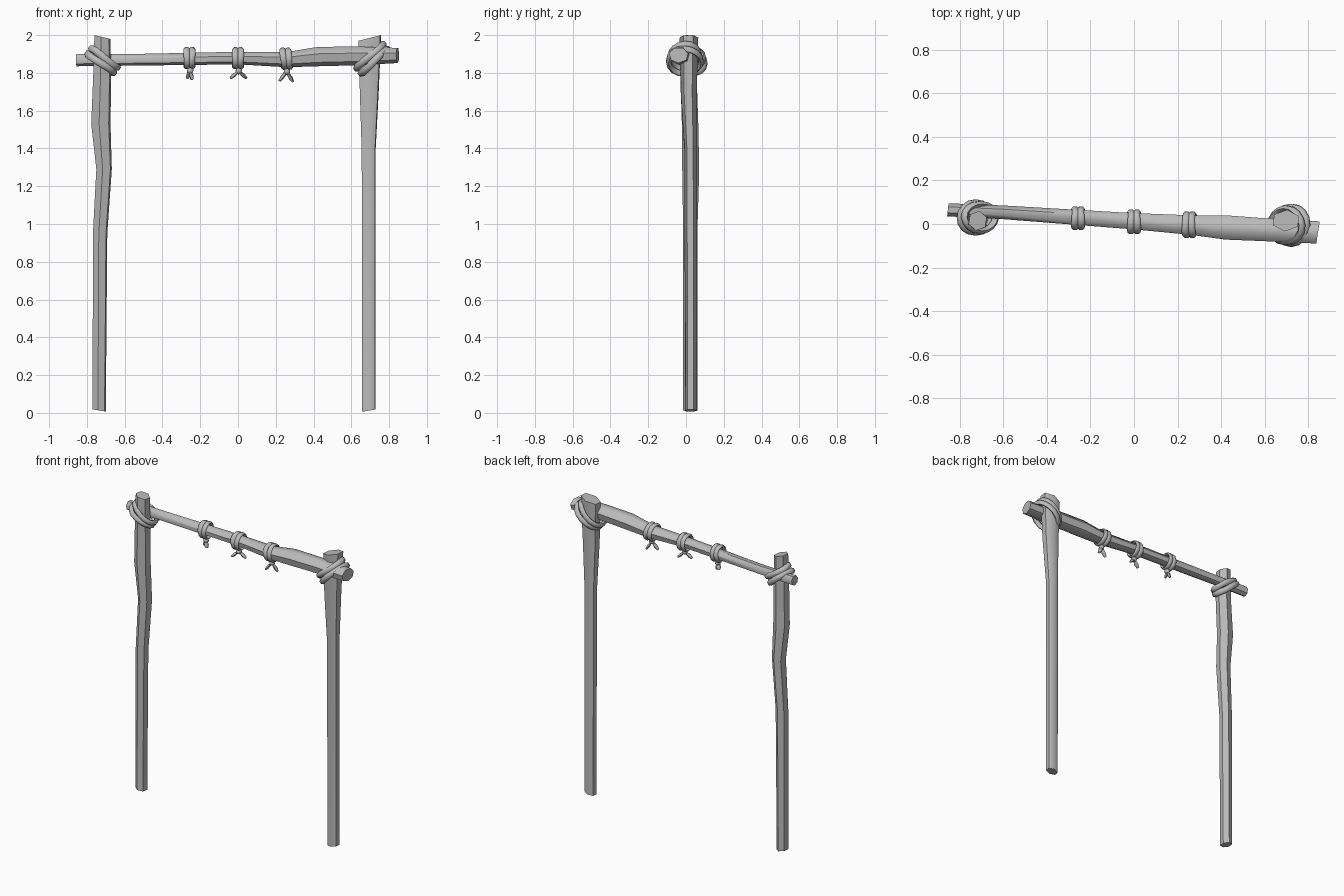
import bpy, bmesh, math
from mathutils import Vector, Matrix

if "Cube" in bpy.data.objects:
    bpy.data.objects.remove(bpy.data.objects["Cube"])

grey = bpy.data.materials.new("plain grey")
grey.diffuse_color = (0.5, 0.5, 0.5, 1)
grey.use_nodes = True
grey.node_tree.nodes["Principled BSDF"].inputs["Base Color"].default_value = grey.diffuse_color


def finish(name, bm, angle):
    bmesh.ops.recalc_face_normals(bm, faces=bm.faces)
    me = bpy.data.meshes.new(name)
    bm.to_mesh(me)
    bm.free()
    me.materials.append(grey)
    ob = bpy.data.objects.new(name, me)
    bpy.context.collection.objects.link(ob)
    bpy.ops.object.select_all(action='DESELECT')
    ob.select_set(True)
    bpy.context.view_layer.objects.active = ob
    bpy.ops.object.shade_smooth_by_angle(angle=math.radians(angle))
    return ob


def skin(bm, rings, closed=False):
    loops = [[bm.verts.new(p) for p in r] for r in rings]
    n = len(loops[0])
    pairs = list(zip(loops, loops[1:] + loops[:1])) if closed else list(zip(loops, loops[1:]))
    for a, b in pairs:
        for i in range(n):
            j = (i + 1) % n
            bm.faces.new((a[i], a[j], b[j], b[i]))
    if not closed:
        bm.faces.new(loops[0])
        bm.faces.new(loops[-1])


def log(name, stations, sides, rot, to_world, angle):
    """Station: distance along the log, u range, v range, end slant."""
    base = [(math.cos(rot + math.tau * i / sides), math.sin(rot + math.tau * i / sides))
            for i in range(sides)]
    mu = max(abs(p[0]) for p in base)
    mv = max(abs(p[1]) for p in base)
    rings = []
    for d, u0, u1, v0, v1, slant in stations:
        rings.append([to_world(d + slant * a / mu,
                               (u0 + u1) / 2 + (u1 - u0) / 2 * a / mu,
                               (v0 + v1) / 2 + (v1 - v0) / 2 * b / mv) for a, b in base])
    bm = bmesh.new()
    skin(bm, rings)
    return finish(name, bm, angle)


def loop(bm, centre, ra, rb, tilt, width, thick, sides=6, steps=16, wobble=0.0):
    """Closed rope strand around local z; tilt turns it, ra and rb are its radii."""
    rings = []
    for k in range(steps):
        t = math.tau * k / steps
        c, s = math.cos(t), math.sin(t)
        ring = []
        for i in range(sides):
            q = math.tau * (i + 0.5) / sides
            o = thick * math.cos(q)
            p = Vector(((ra + o) * c, (rb + o) * s,
                        width * math.sin(q) + wobble * math.sin(2 * t)))
            ring.append(Vector(centre) + tilt @ p)
        rings.append(ring)
    skin(bm, rings, closed=True)


def tail(bm, start, end, r0, r1):
    a, b = Vector(start), Vector(end)
    q = (b - a).to_track_quat('Z', 'Y')
    rings = []
    for f, r in ((0, r0), (0.6, r1), (1, r1 * 0.6)):
        rings.append([a.lerp(b, f) + q @ Vector((r * math.cos(math.tau * i / 6),
                      r * 0.7 * math.sin(math.tau * i / 6), 0)) for i in range(6)])
    skin(bm, rings)


# Upright posts
upright = lambda d, u, v: Vector((u, v, d))
log("left_post", [
    (0.013, -0.77, -0.70, -0.015, 0.06, -0.006),
    (0.95, -0.768, -0.692, -0.015, 0.06, 0),
    (1.29, -0.75, -0.668, -0.02, 0.07, 0),
    (1.53, -0.777, -0.675, -0.022, 0.065, 0),
    (1.80, -0.766, -0.671, -0.03, 0.056, 0),
    (1.99, -0.76, -0.676, -0.03, 0.06, -0.01)], 6, math.radians(20), upright, 50)
log("right_post", [
    (0.012, 0.657, 0.728, -0.005, 0.057, 0.006),
    (1.38, 0.655, 0.728, -0.008, 0.057, 0),
    (1.70, 0.645, 0.745, -0.028, 0.057, 0),
    (1.985, 0.638, 0.758, -0.034, 0.065, 0.015)], 6, math.radians(25), upright, 50)

# Crossbeam, thicker towards its right end
log("crossbeam", [
    (-0.855, 0.035, 0.095, 1.835, 1.902, 0.003),
    (-0.60, 0.022, 0.085, 1.838, 1.902, 0),
    (0.0, -0.025, 0.05, 1.845, 1.915, 0),
    (0.26, -0.05, 0.04, 1.83, 1.915, 0),
    (0.42, -0.072, 0.04, 1.835, 1.942, 0),
    (0.62, -0.08, 0.025, 1.84, 1.945, 0),
    (0.845, -0.09, 0.012, 1.852, 1.936, 0.008)],
    7, math.radians(12), lambda d, u, v: Vector((d, u, v)), 50)

# Diagonal lashings where the beam crosses the posts, two strands each
for name, cx, cy, cz, ra, rb, ang in (("left_lashing", -0.717, 0.03, 1.865, 0.088, 0.066, 36),
                                      ("right_lashing", 0.71, -0.006, 1.875, 0.098, 0.082, -42)):
    tilt = Matrix.Rotation(math.radians(ang), 3, 'Y')
    bm = bmesh.new()
    for k in (-1, 1):
        off = tilt @ Vector((0, 0, 0.017 * k))
        loop(bm, Vector((cx, cy, cz)) + off, ra, rb - 0.004 * k, tilt, 0.019, 0.015,
             wobble=0.004 * k)
    finish(name, bm, 60)

# Three small ties round the beam, each with a knot and tails below
ties = (("left_tie", -0.257, 0.026, 1.879, 0.050, 0.046, 0, ((0.014, -0.01, -0.115), (-0.012, 0.005, -0.108))),
        ("middle_tie", 0.0, 0.010, 1.878, 0.050, 0.049, 0, ((-0.04, -0.02, -0.107), (0.045, 0.01, -0.107))),
        ("right_tie", 0.255, -0.004, 1.875, 0.051, 0.053, 6, ((-0.036, -0.015, -0.118), (0.036, 0.01, -0.122))))
for name, cx, cy, cz, rz, ry, lean, ends in ties:
    bm = bmesh.new()
    tilt = Matrix.Rotation(math.radians(90 - lean), 3, 'Y')
    for k in (-1, 1):
        loop(bm, (cx + 0.014 * k, cy, cz), rz, ry, tilt, 0.016, 0.009, steps=12,
             wobble=0.002 * k)
    knot = Vector((cx + 0.004, cy - 0.004, cz - 0.068))
    bmesh.ops.create_icosphere(bm, subdivisions=1, radius=0.02,
                               matrix=Matrix.Translation(knot))
    for e in ends:
        tail(bm, knot, Vector((cx, cy, cz)) + Vector(e), 0.008, 0.015)
    finish(name, bm, 60)
